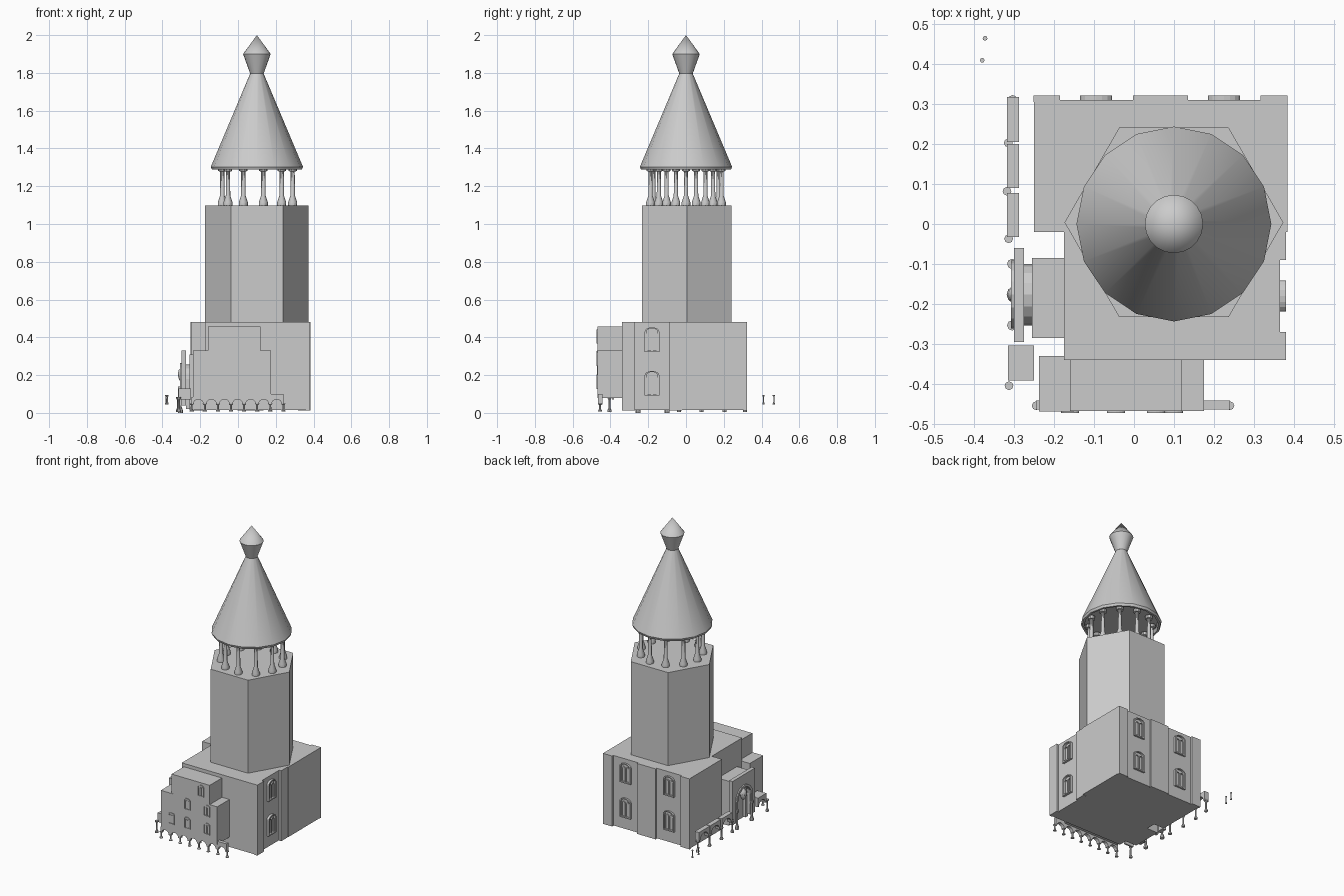
import bpy, bmesh
from math import sin, cos, pi

if "Cube" in bpy.data.objects:
    bpy.data.objects.remove(bpy.data.objects["Cube"])


def finish(name, bm, smooth=False):
    bmesh.ops.recalc_face_normals(bm, faces=bm.faces)
    me = bpy.data.meshes.new(name)
    bm.to_mesh(me)
    bm.free()
    ob = bpy.data.objects.new(name, me)
    bpy.context.collection.objects.link(ob)
    if smooth:
        bpy.ops.object.select_all(action='DESELECT')
        ob.select_set(True)
        bpy.context.view_layer.objects.active = ob
        bpy.ops.object.shade_smooth_by_angle(angle=0.6)
    return ob


def extrude(name, pts, axis, w0, w1):
    """Extrude a 2D outline along x, y or z between w0 and w1."""
    place = {'x': lambda u, v, w: (w, u, v),
             'y': lambda u, v, w: (u, w, v),
             'z': lambda u, v, w: (u, v, w)}[axis]
    bm = bmesh.new()
    a = [bm.verts.new(place(u, v, w0)) for u, v in pts]
    b = [bm.verts.new(place(u, v, w1)) for u, v in pts]
    bm.faces.new(a)
    bm.faces.new(b[::-1])
    n = len(pts)
    for i in range(n):
        j = (i + 1) % n
        bm.faces.new((a[i], a[j], b[j], b[i]))
    return finish(name, bm)


def box(name, x0, x1, y0, y1, z0, z1):
    return extrude(name, [(x0, y0), (x1, y0), (x1, y1), (x0, y1)], 'z', z0, z1)


def lathe(name, profile, x, y, segs=8):
    bm = bmesh.new()
    rings = []
    for r, z in profile:
        if r == 0:
            rings.append([bm.verts.new((x, y, z))] * segs)
        else:
            rings.append([bm.verts.new((x + r * cos(2 * pi * i / segs),
                                        y + r * sin(2 * pi * i / segs), z)) for i in range(segs)])
    for a, b in zip(rings, rings[1:]):
        for i in range(segs):
            j = (i + 1) % segs
            bm.faces.new(list(dict.fromkeys((a[i], a[j], b[j], b[i]))))
    for ring, (r, z) in ((rings[0], profile[0]), (rings[-1], profile[-1])):
        if r:
            bm.faces.new(ring)
    return finish(name, bm, True)


def arc(c, spring, r, n=8, rise=1.0):
    return [(c - r * cos(pi * i / n), spring + rise * r * sin(pi * i / n)) for i in range(n + 1)]


def hoop(name, axis, w0, w1, c, z0, spring, r, t, rise=1.0):
    """Arched band standing on two legs."""
    outer = [(c - r, z0)] + arc(c, spring, r, 8, rise) + [(c + r, z0)]
    inner = [(c - r + t, z0)] + arc(c, spring, r - t, 8, rise) + [(c + r - t, z0)]
    return extrude(name, outer + inner[::-1], axis, w0, w1)


def arch_panel(name, axis, w0, w1, u0, u1, z0, z1, spring, r):
    """Rectangular panel with an arched opening cut from below."""
    c = (u0 + u1) / 2
    pts = [(u0, z0), (u0, z1), (u1, z1), (u1, z0), (c + r, z0)]
    pts += arc(c, spring, r)[::-1] + [(c - r, z0)]
    pts = [p for i, p in enumerate(pts) if p != pts[i - 1]]
    return extrude(name, pts, axis, w0, w1)


def window(axis, wall, out, c, zc, w, h):
    """Twin-light arched window with frame and sill."""
    z0, r = zc - h / 2, w / 2
    mid = wall + (out - wall) * 0.6
    spring = z0 + h - r * 0.6
    hoop("window_frame", axis, wall, out, c, z0, spring, r, w * 0.12, 0.6)
    for s in (-1, 1):
        hoop("window_light", axis, wall, mid, c + s * w * 0.19, z0 + h * 0.06,
             z0 + h * 0.7, w * 0.18, w * 0.05)
    extrude("window_sill", [(c - r, z0), (c + r, z0), (c + r, z0 + h * 0.06), (c - r, z0 + h * 0.06)],
            axis, wall, out)


def small_column(x, y, z0, z1, r):
    h = z1 - z0
    prof = [(1, 0), (1, .1), (.5, .25), (.45, .8), (1, .92), (1, 1)]
    lathe("small_column", [(r * a, z0 + h * b) for a, b in prof], x, y, 8)


# Main building: stepped footprint
extrude("main_block", [(-.175, -.34), (.365, -.34), (.365, -.02), (.385, -.02), (.385, .31),
                       (-.25, .31), (-.25, -.02), (-.175, -.02)], 'z', .015, .48)
for x0, x1 in ((-.252, -.185), (-.002, .135), (.317, .385)):
    box("back_pilaster", x0, x1, .305, .322, .012, .48)
for y0, y1 in ((-.34, -.27), (-.09, -.02)):
    box("right_pilaster", .36, .38, y0, y1, .012, .48)
for z in (.388, .157):
    window('x', .362, .38, -.18, z, .078, .13)
    for x in (-.095, .225):
        window('y', .308, .322, x, z, .08, .13)

# Hexagonal tower
extrude("hex_tower", [(.1 + .274 * cos(i * pi / 3), .004 + .274 * sin(i * pi / 3)) for i in range(6)],
        'z', .48, 1.098)

# Belfry columns
for i in range(11):
    a = pi + 2 * pi * i / 11
    lathe("belfry_column", [(.024, 1.098), (.024, 1.115), (.012, 1.15), (.011, 1.278),
                            (.022, 1.28), (.022, 1.3)], .107 + .19 * cos(a), .19 * sin(a), 10)

# Spire with recessed underside, and finial
lathe("spire", [(0, 1.31), (.22, 1.31), (.225, 1.288), (.238, 1.288), (.244, 1.303),
                (.03, 1.81)], .1, 0, 16)
lathe("finial", [(.036, 1.797), (.073, 1.9), (0, 2.0)], .1, 0, 20)

# Front annex
box("annex_lower", -.238, .175, -.468, -.335, .08, .33)
box("annex_upper", -.16, .12, -.468, -.335, .33, .458)
box("annex_pier", -.238, -.15, -.47, -.33, .2, .33)
box("annex_rear_link", .04, .175, -.345, -.33, .08, .33)
for x, z in ((.055, .405), (-.045, .29), (.1, .285), (-.16, .165), (-.045, .165), (.1, .165)):
    window('y', -.466, -.473, x, z, .045, .075)

# Arcade under the annex
step = .0693
for k in range(8):
    small_column(-.245 + step * k, -.455, .008, .05, .011)
    if k < 7:
        x = -.245 + step * k
        top = .1 if k == 6 else .085
        arch_panel("front_arch", 'y', -.465, -.442, x, x + step, .045, top, .045, .027)

# Side arcade along the left wall
for y0, y1 in ((.205, .318), (.09, .2), (-.032, .078)):
    arch_panel("side_arch", 'x', -.318, -.288, y0, y1, .075, .14, .075, .045)
for x, y in ((-.315, .203), (-.318, .082), (-.314, -.037), (-.313, -.405), (-.304, .312)):
    small_column(x, y, .005, .085, .011)
arch_panel("corner_arch", 'x', -.316, -.25, -.392, -.304, .07, .13, .07, .034)

# Entrance portal
box("portal_block", -.256, -.17, -.285, -.085, .015, .31)
arch_panel("portal_front", 'x', -.3, -.275, -.295, -.06, .04, .33, .18, .068)
hoop("portal_arch", 'x', -.276, -.25, -.177, .02, .18, .077, .022)
hoop("portal_moulding", 'x', -.308, -.298, -.177, .04, .18, .085, .016)
lathe("portal_lantern", [(0, .16), (.014, .175), (.022, .2), (.018, .225), (.006, .24), (0, .262)],
      -.297, -.177, 10)
for s in (-1, 1):
    small_column(-.305, -.177 + s * .077, 0, .13, .013)

# Loose posts
for x, y in ((-.38, .41), (-.373, .465)):
    small_column(x, y, .045, .095, .006)
